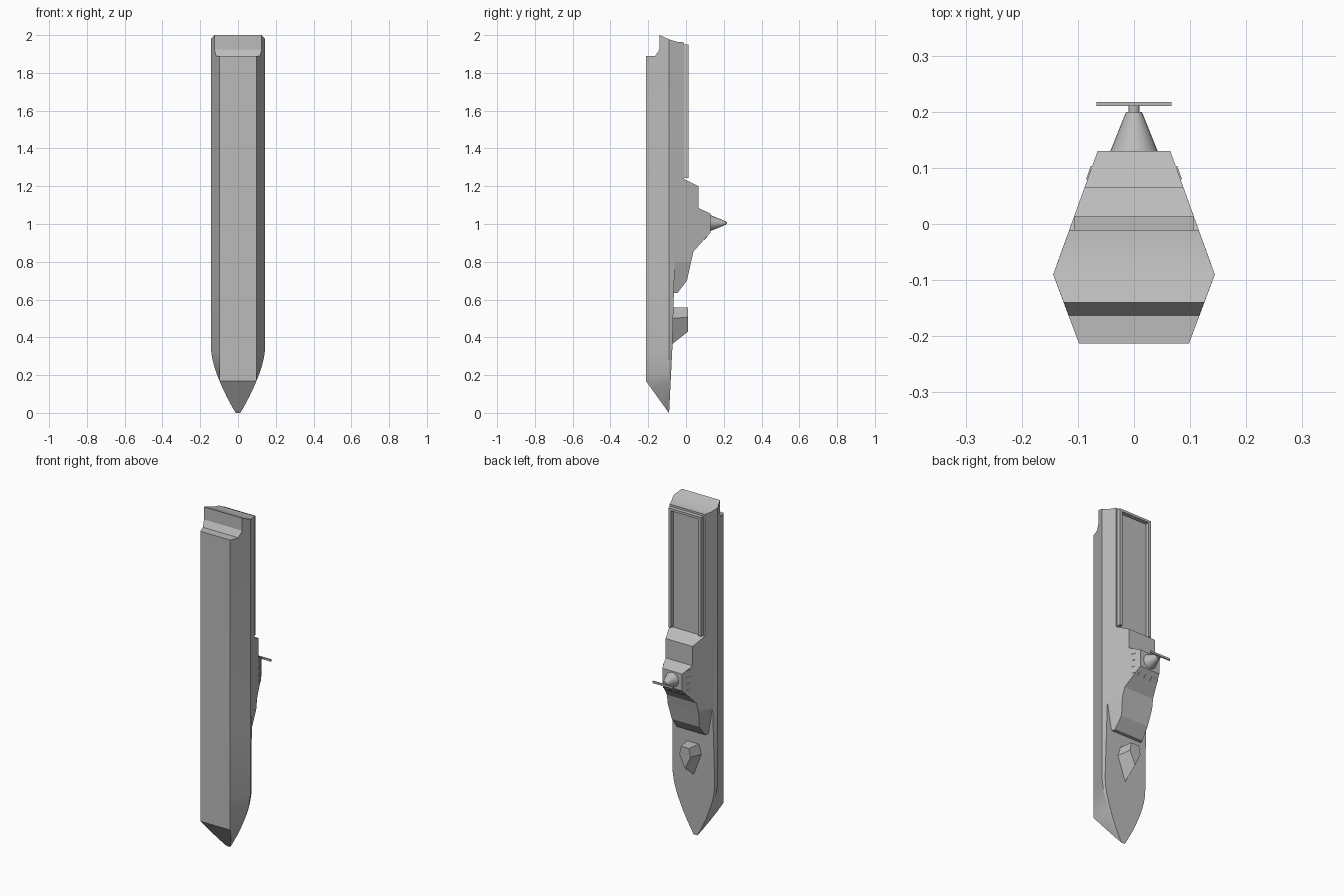
import bpy, bmesh, math
from mathutils import Vector

cube = bpy.data.objects.get("Cube")
if cube:
    bpy.data.objects.remove(cube, do_unlink=True)

grey = bpy.data.materials.new("ship_grey")
grey.use_nodes = True
colour = (0.5, 0.5, 0.5, 1)
grey.diffuse_color = colour
grey.node_tree.nodes["Principled BSDF"].inputs["Base Color"].default_value = colour


def half(y):
    """Half width of the inward-sloping topsides at depth y."""
    return 0.144 - 0.36 * (y + 0.09)


def finish(name, bm, smooth=False):
    bmesh.ops.remove_doubles(bm, verts=bm.verts, dist=0.0001)
    bmesh.ops.recalc_face_normals(bm, faces=bm.faces)
    me = bpy.data.meshes.new(name)
    bm.to_mesh(me)
    bm.free()
    me.materials.append(grey)
    ob = bpy.data.objects.new(name, me)
    bpy.context.collection.objects.link(ob)
    if smooth:
        bpy.ops.object.select_all(action='DESELECT')
        ob.select_set(True)
        bpy.context.view_layer.objects.active = ob
        bpy.ops.object.shade_smooth_by_angle(angle=math.radians(20))
    return ob


def loft(name, sections, smooth=False):
    """Skin symmetric rings; each section is (z, [(half_width, y), ...])."""
    bm = bmesh.new()
    rings = []
    for z, pts in sections:
        right = [bm.verts.new((w, y, z)) for w, y in pts]
        left = [bm.verts.new((-w, y, z)) for w, y in reversed(pts)]
        rings.append(right + left)
    n = len(rings[0])
    for a, b in zip(rings, rings[1:]):
        for i in range(n):
            j = (i + 1) % n
            bm.faces.new((a[i], a[j], b[j], b[i]))
    bm.faces.new(rings[0])
    bm.faces.new(rings[-1])
    return finish(name, bm, smooth)


def box(name, centre, size, rot=(0, 0, 0)):
    bm = bmesh.new()
    bmesh.ops.create_cube(bm, size=1)
    bmesh.ops.scale(bm, vec=size, verts=bm.verts)
    ob = finish(name, bm)
    ob.location = centre
    ob.rotation_euler = rot
    return ob


def spindle(name, r1, r2, y1, y2, z, sides=24):
    """Cone or cylinder pointing out of the deck along +y."""
    bm = bmesh.new()
    bmesh.ops.create_cone(bm, cap_ends=True, segments=sides, radius1=r1, radius2=r2, depth=y2 - y1)
    ob = finish(name, bm, True)
    ob.location = (0, (y1 + y2) / 2, z)
    ob.rotation_euler = (-math.pi / 2, 0, 0)
    return ob


# Hull: pointed bow at the bottom, flat keel, knuckle, sloping topsides
hull_rings = []
for z, w in ((0, 0.012), (0.03, 0.03), (0.08, 0.057), (0.125, 0.079), (0.17, 0.098),
             (0.21, 0.114), (0.25, 0.127), (0.29, 0.137), (0.34, 0.144), (0.8, 0.144)):
    keel_y = -0.213 + 0.122 * max(0, 1 - z / 0.17)
    deck_y = -0.09 + 0.03 * min(1, z / 0.6)
    rise = deck_y + 0.09
    hull_rings.append((z, [(min(w, 0.098), keel_y), (w, -0.0905),
                           (w - 0.36 * rise, deck_y + 0.0005)]))
for z in (0.801, 2.03):
    hull_rings.append((z, [(0.098, -0.213), (0.144, -0.09), (half(-0.011), -0.011)]))
hull = loft("hull", hull_rings)

# Stern shape: stepped notch below and sloping transom
bm = bmesh.new()
outline = [(-0.3, 1.89), (-0.163, 1.89), (-0.14, 1.925), (-0.14, 2.0), (-0.09, 1.978),
           (-0.05, 1.965), (0.1, 1.95), (0.1, 2.2), (-0.3, 2.2)]
base = bm.faces.new([bm.verts.new((-0.3, y, z)) for y, z in outline])
ext = bmesh.ops.extrude_face_region(bm, geom=[base])
bmesh.ops.translate(bm, vec=(0.6, 0, 0),
                    verts=[v for v in ext["geom"] if isinstance(v, bmesh.types.BMVert)])
cutter = finish("stern_cutter", bm)
cutter.hide_render = True
bpy.ops.object.select_all(action='DESELECT')
hull.select_set(True)
bpy.context.view_layer.objects.active = hull
cut = hull.modifiers.new("stern_cut", 'BOOLEAN')
cut.operation = 'DIFFERENCE'
cut.solver = 'EXACT'
cut.object = cutter
bpy.ops.object.modifier_apply(modifier=cut.name)
bpy.data.objects.remove(cutter, do_unlink=True)
bpy.ops.object.shade_smooth_by_angle(angle=math.radians(20))

# Superstructure: stepped tower, narrowing towards the foredeck
tower = []
for z, top, narrow in ((0.635, -0.045, 0.034), (0.70, 0.005, 0.02), (0.80, 0.027, 0),
                       (0.855, 0.04, 0), (0.955, 0.13, 0), (1.055, 0.13, 0),
                       (1.085, 0.065, 0), (1.2, 0.065, 0), (1.238, -0.01, 0)):
    tower.append((z, [(half(-0.066) - narrow, -0.066), (half(top) - narrow, top)]))
loft("superstructure", tower)

# Raised rim around the aft deck
for side, label in ((1, "left"), (-1, "right")):
    box(f"{label}_deck_rail", (side * 0.0985, 0, 1.597), (0.017, 0.026, 0.706))
box("stern_deck_rail", (0, 0, 1.943), (0.2, 0.026, 0.014))

# Bridge windows
for side, label in ((1, "left"), (-1, "right")):
    for i in range(4):
        box(f"{label}_window_{i + 1}", (side * half(0.091), 0.091, 0.937 + 0.039 * i),
            (0.005, 0.025, 0.025), (0, 0, side * math.atan(0.36)))
for i in (-1, 0, 1):
    box(f"front_window_{i + 2}", (i * 0.042, 0.103, 0.925),
        (0.027, 0.005, 0.025), (-math.atan2(0.09, 0.1), 0, 0))

# Mast cone and radar bar
spindle("mast_cone", 0.043, 0.014, 0.128, 0.2, 1.005)
spindle("mast_shaft", 0.01, 0.01, 0.198, 0.212, 1.005, 16)
box("radar_bar", (0, 0.2135, 1.005), (0.134, 0.007, 0.012))

# Faceted gun house, coming to a point towards the bow
bm = bmesh.new()
foot = [(0.04, 0.557), (0.056, 0.5), (0, 0.36)]
roof = [(0.026, 0.557), (0.036, 0.507), (0, 0.43)]


def ring(points, y):
    flip = [(-x, z) for x, z in reversed(points) if x]
    return [bm.verts.new((x, y, z)) for x, z in points + flip]


low, high = ring(foot, -0.078), ring(roof, 0.01)
for i in range(5):
    j = (i + 1) % 5
    bm.faces.new((low[i], low[j], high[j], high[i]))
bm.faces.new(low)
bm.faces.new(high)
finish("gun_house", bm)
